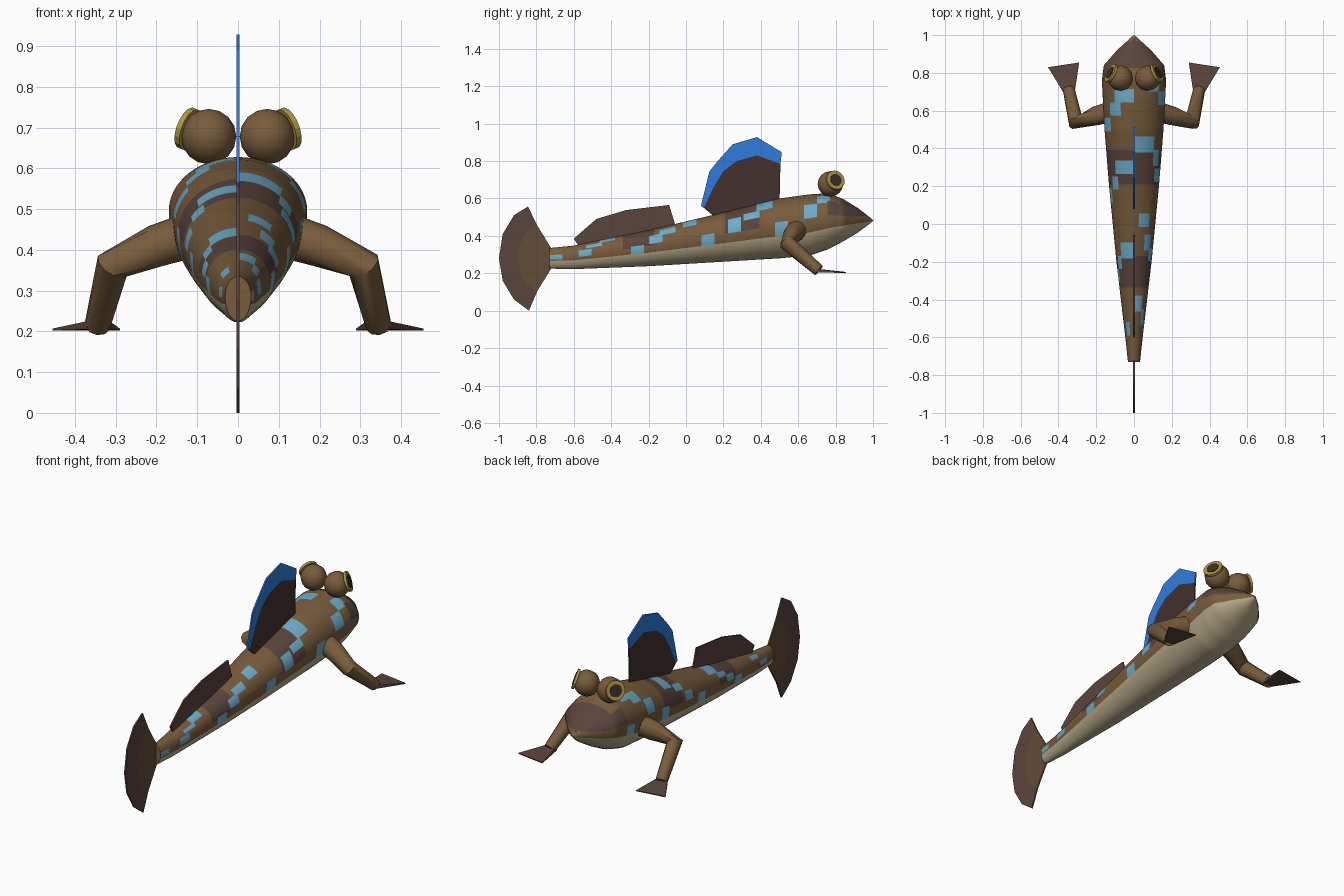
import bpy, bmesh, math
from mathutils import Vector

if "Cube" in bpy.data.objects:
    bpy.data.objects.remove(bpy.data.objects["Cube"])


def material(name, r, g, b):
    # Hex-style sRGB components converted to linear
    lin = [((c / 255 + 0.055) / 1.055) ** 2.4 for c in (r, g, b)]
    m = bpy.data.materials.new(name)
    m.diffuse_color = (*lin, 1)
    m.use_nodes = True
    m.node_tree.nodes["Principled BSDF"].inputs["Base Color"].default_value = m.diffuse_color
    return m


BROWN = material("brown skin", 120, 92, 60)
DARK = material("dark brown", 90, 68, 60)
BELLY = material("pale belly", 184, 170, 138)
SPOT = material("light blue spot", 108, 172, 202)
BLUE = material("fin blue", 48, 124, 222)
FIN = material("fin membrane", 66, 50, 45)
TAIL = material("tail brown", 99, 76, 54)
GOLD = material("eye gold", 172, 150, 66)
PUPIL = material("pupil", 58, 45, 40)


def finish(bm, name, mats, angle=None):
    bmesh.ops.recalc_face_normals(bm, faces=bm.faces[:])
    me = bpy.data.meshes.new(name)
    bm.to_mesh(me)
    bm.free()
    ob = bpy.data.objects.new(name, me)
    bpy.context.collection.objects.link(ob)
    for m in mats:
        me.materials.append(m)
    if angle:
        bpy.ops.object.select_all(action='DESELECT')
        ob.select_set(True)
        bpy.context.view_layer.objects.active = ob
        bpy.ops.object.shade_smooth_by_angle(angle=math.radians(angle))
    return ob


# Body stations: y, bottom, top, half width
STATIONS = [(-0.73, 0.225, 0.335, 0.032), (-0.6, 0.222, 0.348, 0.046),
            (-0.2, 0.238, 0.43, 0.093), (0.2, 0.262, 0.525, 0.132),
            (0.5, 0.28, 0.6, 0.156), (0.66, 0.295, 0.622, 0.165),
            (0.76, 0.328, 0.628, 0.17), (0.84, 0.37, 0.597, 0.16),
            (0.92, 0.418, 0.548, 0.09), (0.995, 0.475, 0.49, 0.008)]


def station(y):
    for a, b in zip(STATIONS, STATIONS[1:]):
        if y <= b[0]:
            t = (y - a[0]) / (b[0] - a[0])
            return [p + (q - p) * t for p, q in zip(a, b)][1:]
    return STATIONS[-1][1:]


# Spots: y and height fraction of the body, for each flank
SPOTS = {1: [(0.67, 0.72), (0.74, 0.88), (0.51, 0.5), (0.26, 0.7), (0.35, 0.82),
             (0.42, 0.95), (0.12, 0.5), (0.02, 0.92), (-0.1, 0.87), (-0.16, 0.73),
             (-0.26, 0.5), (-0.42, 0.96), (-0.49, 0.85), (-0.54, 0.62), (-0.7, 0.55)],
         -1: [(0.68, 0.96), (0.61, 0.88), (0.53, 0.73), (0.72, 0.45), (0.3, 0.95),
              (0.22, 0.85), (0.38, 0.5), (0.15, 0.65), (0.02, 0.5), (-0.14, 0.94),
              (-0.2, 0.82), (-0.27, 0.65), (-0.36, 0.5), (-0.55, 0.88), (-0.62, 0.6)]}


def body_colour(c):
    lo, hi, _ = station(c.y)
    h = (c.z - lo) / (hi - lo)
    if h < 0.35:
        return 2
    if c.y > 0.76 and c.z > 0.505 and not (h > 0.86 and c.y < 0.82):
        return 1
    for y, f in SPOTS[1 if c.x > 0 else -1]:
        if abs(c.y - y) < 0.037 and abs(h - f) < (0.12 if f < 0.8 else 0.065):
            return 3
    band = 0.21 < c.y < 0.385 or -0.335 < c.y < -0.165
    return 1 if band and h > 0.55 else 0


def build_body():
    bm = bmesh.new()
    rings, seg, n = [], 56, 124
    for i in range(n):
        y = -0.73 + 1.725 * i / (n - 1)
        lo, hi, w = station(y)
        mid = lo + 0.56 * (hi - lo)
        ring = []
        for k in range(seg):
            a = 2 * math.pi * k / seg
            s = math.sin(a)
            z = mid + s * ((hi - mid) if s > 0 else (mid - lo))
            ring.append(bm.verts.new((w * math.cos(a), y, z)))
        rings.append(ring)
    for a, b in zip(rings, rings[1:]):
        for k in range(seg):
            j = (k + 1) % seg
            f = bm.faces.new((a[k], a[j], b[j], b[k]))
            f.material_index = body_colour(f.calc_center_median())
    bm.faces.new(rings[0])
    tip = bm.verts.new((0, 1, 0.483))
    for k in range(seg):
        bm.faces.new((rings[-1][k], rings[-1][(k + 1) % seg], tip)).material_index = 1
    finish(bm, "body", [BROWN, DARK, BELLY, SPOT], 50)


def plate(name, pts, mat, thick=0.008):
    # Thin upright fin plate from a side profile of (y, z) points
    bm = bmesh.new()
    f = bm.faces.new([bm.verts.new((-thick / 2, y, z)) for y, z in pts])
    r = bmesh.ops.extrude_face_region(bm, geom=[f])
    vs = [g for g in r["geom"] if isinstance(g, bmesh.types.BMVert)]
    bmesh.ops.translate(bm, verts=vs, vec=(thick, 0, 0))
    finish(bm, name, [mat])


build_body()

# Front dorsal fin with blue margin
inner = [(0.095, 0.55), (0.15, 0.665), (0.2, 0.745), (0.27, 0.8), (0.38, 0.83), (0.505, 0.785)]
outer = [(0.08, 0.56), (0.125, 0.745), (0.165, 0.795), (0.25, 0.89), (0.38, 0.928), (0.512, 0.847)]
plate("front_dorsal_fin", inner + [(0.5, 0.57), (0.16, 0.495)], FIN)
plate("front_dorsal_margin", outer + inner[::-1], BLUE)

# Rear dorsal fin
plate("rear_dorsal_fin", [(-0.6, 0.385), (-0.48, 0.49), (-0.32, 0.538), (-0.09, 0.565),
                          (-0.055, 0.45), (-0.57, 0.34)], DARK)

# Tail fin with dark margin
t_in = [(-0.795, 0.455), (-0.85, 0.42), (-0.885, 0.36), (-0.9, 0.28),
        (-0.885, 0.2), (-0.85, 0.14), (-0.795, 0.105)]
t_out = [(-0.845, 0.557), (-0.92, 0.51), (-0.98, 0.41), (-1, 0.28),
         (-0.98, 0.16), (-0.92, 0.06), (-0.84, 0.0)]
plate("tail_fin", t_in + [(-0.715, 0.235), (-0.715, 0.325)], TAIL)
plate("tail_margin", t_out + t_in[::-1], DARK)


def tube(name, path, radii, mat, seg=10):
    # Tapered limb through a short path, with mitred joints
    bm = bmesh.new()
    path = [Vector(p) for p in path]
    rings = []
    for i, p in enumerate(path):
        d = (path[min(i + 1, len(path) - 1)] - path[max(i - 1, 0)]).normalized()
        u = d.cross(Vector((0.3, 0.8, 0.6))).normalized()
        v = d.cross(u)
        rings.append([bm.verts.new(p + radii[i] * (math.cos(a) * u + math.sin(a) * v))
                      for a in (2 * math.pi * k / seg for k in range(seg))])
    for a, b in zip(rings, rings[1:]):
        for k in range(seg):
            j = (k + 1) % seg
            bm.faces.new((a[k], a[j], b[j], b[k]))
    bm.faces.new(rings[0])
    bm.faces.new(rings[-1])
    finish(bm, name, [mat], 40)


def disc(name, centre, axis, r_in, r_out, depth, mat, seg=16):
    # Round plate, or a flat ring when r_in is above zero
    bm = bmesh.new()
    q = axis.to_track_quat('Z', 'Y')
    loops = [[bm.verts.new(centre + q @ Vector((r * math.cos(2 * math.pi * k / seg),
                                                r * math.sin(2 * math.pi * k / seg), z)))
              for k in range(seg)]
             for r, z in ((r_in, 0), (r_out, 0), (r_out, depth), (r_in, depth))]
    for i in range(4):
        a, b = loops[i], loops[(i + 1) % 4]
        for k in range(seg):
            j = (k + 1) % seg
            bm.faces.new((a[k], a[j], b[j], b[k]))
    finish(bm, name, [mat])


for side, s in (("right", 1), ("left", -1)):
    # Eye ball, gold ring and pupil
    bm = bmesh.new()
    bmesh.ops.create_uvsphere(bm, u_segments=12, v_segments=8, radius=0.068)
    c = Vector((s * 0.072, 0.772, 0.678))
    bmesh.ops.translate(bm, verts=bm.verts[:], vec=c)
    finish(bm, side + "_eye", [BROWN], 50)
    axis = Vector((s * 0.84, 0.44, 0.32)).normalized()
    disc(side + "_eye_ring", c + axis * 0.052, axis, 0.031, 0.053, 0.014, GOLD)
    disc(side + "_pupil", c + axis * 0.060, axis, 0.0005, 0.033, 0.009, PUPIL)

    # Arm bent at the elbow
    tube(side + "_arm", [(s * 0.12, 0.595, 0.435), (s * 0.2, 0.573, 0.41),
                         (s * 0.308, 0.54, 0.362), (s * 0.345, 0.71, 0.215)],
         [0.056, 0.052, 0.043, 0.032], BROWN)

    # Flat webbed hand
    bm = bmesh.new()
    top = [(0.315, 0.69, 0.225), (0.37, 0.69, 0.225), (0.455, 0.83, 0.207), (0.29, 0.855, 0.207)]
    a = [bm.verts.new((s * x, y, z)) for x, y, z in top]
    b = [bm.verts.new((s * x, y, z - (0.02 if y < 0.7 else 0.005))) for x, y, z in top]
    bm.faces.new(a)
    bm.faces.new(b)
    for k in range(4):
        j = (k + 1) % 4
        bm.faces.new((a[k], a[j], b[j], b[k]))
    finish(bm, side + "_hand", [DARK])
